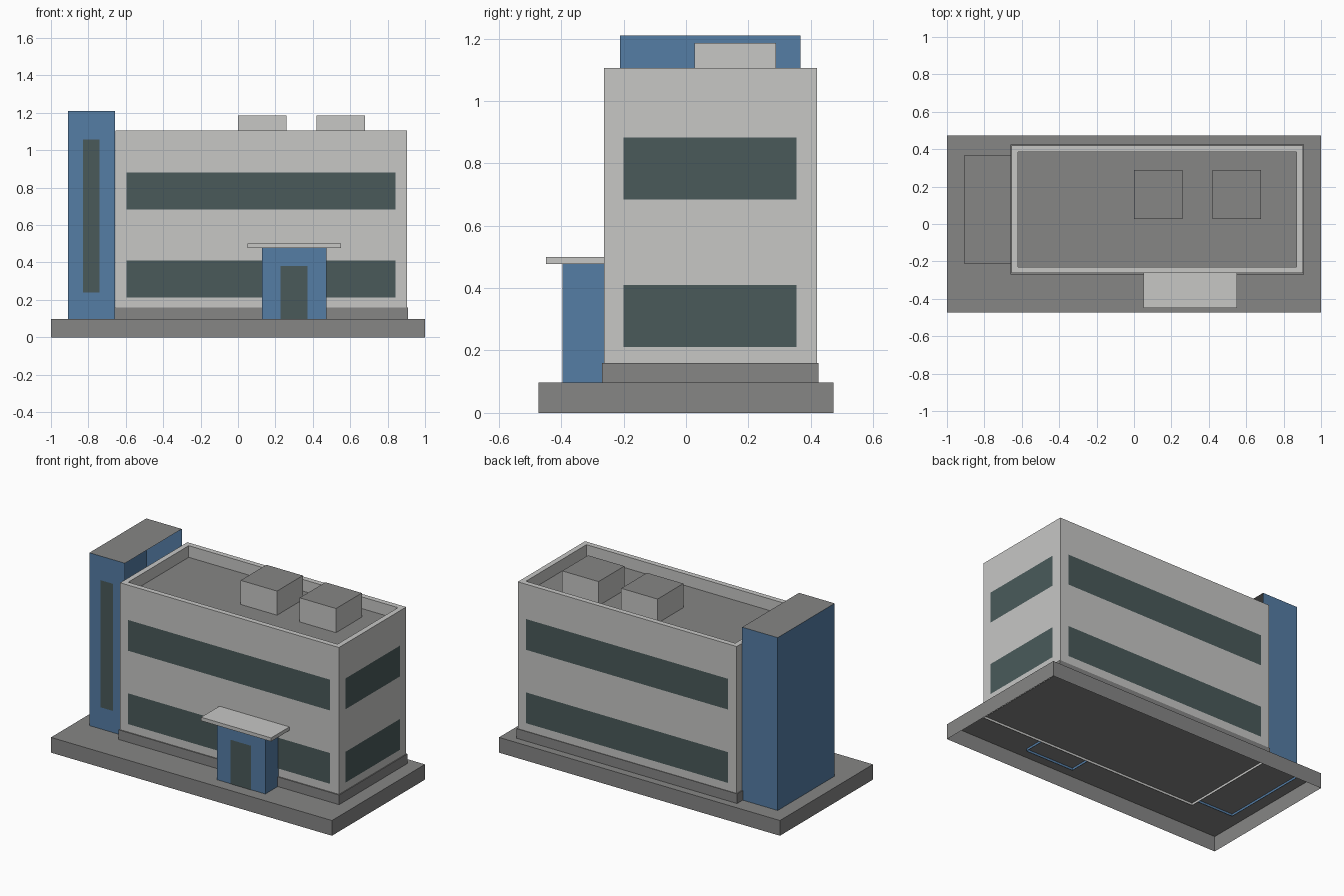
import bpy, bmesh

if "Cube" in bpy.data.objects:
    bpy.data.objects.remove(bpy.data.objects["Cube"])


def material(name, rgb):
    m = bpy.data.materials.new(name)
    m.diffuse_color = (*rgb, 1.0)
    m.use_nodes = True
    m.node_tree.nodes["Principled BSDF"].inputs["Base Color"].default_value = m.diffuse_color
    return m


WALL = material("light_wall", (0.57, 0.57, 0.56))
GREY = material("concrete_grey", (0.238, 0.238, 0.235))
BLUE = material("panel_blue", (0.09, 0.205, 0.376))
GLASS = material("dark_glass", (0.068, 0.102, 0.102))


def finish(name, bm, mats):
    mesh = bpy.data.meshes.new(name)
    bm.to_mesh(mesh)
    bm.free()
    for m in mats:
        mesh.materials.append(m)
    ob = bpy.data.objects.new(name, mesh)
    bpy.context.collection.objects.link(ob)
    return ob


def box(bm, lo, hi):
    verts = bmesh.ops.create_cube(bm, size=1)["verts"]
    for v in verts:
        v.co = [l if c < 0 else h for c, l, h in zip(v.co, lo, hi)]
    bm.normal_update()


def shell(name, lo, hi, side, top=None, open_sides=("-z",)):
    """Box with some sides left open and an optional top colour."""
    bm = bmesh.new()
    box(bm, lo, hi)
    for s in open_sides:
        axis, sign = "xyz".index(s[1]), -1 if s[0] == "-" else 1
        bmesh.ops.delete(bm, geom=[f for f in bm.faces if f.normal[axis] * sign > 0.5],
                         context="FACES_ONLY")
    for f in bm.faces:
        f.material_index = 1 if top and f.normal.z > 0.5 else 0
    return finish(name, bm, [side, top or side])


def plate(name, axis, pos, sign, a, z, mat=GLASS):
    """Thin upright glass pane just proud of a wall facing along axis."""
    p = pos + sign * 0.002
    corners = [(a[0], z[0]), (a[1], z[0]), (a[1], z[1]), (a[0], z[1])]
    if (axis == "y") == (sign > 0):
        corners.reverse()
    bm = bmesh.new()
    bm.faces.new([bm.verts.new((p, u, w) if axis == "x" else (u, p, w)) for u, w in corners])
    return finish(name, bm, [mat])


GROUND, SUNK = 0.098, 0.083
X0, X1, Y0, Y1, TOP, ROOF = -0.655, 0.903, -0.263, 0.42, 1.105, 1.03

# Ground slab, hollow underneath
shell("ground_slab", (-1, -0.473, 0), (1, 0.473, GROUND), GREY)

# Main block: inset the top face for the parapet, then sink the roof
bm = bmesh.new()
box(bm, (X0, Y0, SUNK), (X1, Y1, TOP))
bmesh.ops.delete(bm, geom=[f for f in bm.faces if f.normal.z < -0.5], context="FACES_ONLY")
roof = next(f for f in bm.faces if f.normal.z > 0.5)
bmesh.ops.inset_region(bm, faces=[roof], thickness=0.034, use_even_offset=True)
ext = bmesh.ops.extrude_discrete_faces(bm, faces=[roof])
floor = ext["faces"][0]
for v in floor.verts:
    v.co.z = ROOF
floor.material_index = 1
finish("main_block", bm, [WALL, GREY])

# Plinth around the foot of the walls
shell("plinth", (X0 - 0.006, Y0 - 0.007, GROUND), (X1 + 0.006, Y1 + 0.004, 0.16), GREY)

# Window bands on two storeys
for storey, z in (("lower", (0.212, 0.41)), ("upper", (0.684, 0.882))):
    plate(f"{storey}_front_window", "y", Y0, -1, (-0.596, 0.842), z)
    plate(f"{storey}_back_window", "y", Y1, 1, (-0.596, 0.842), z)
    plate(f"{storey}_side_window", "x", X1, 1, (-0.2, 0.354), z)

# Stair tower, open towards the main block
shell("stair_tower", (-0.91, -0.211, SUNK), (-0.657, 0.367, 1.21), BLUE, GREY, ("-z", "+x"))
plate("tower_window", "y", -0.211, -1, (-0.83, -0.74), (0.238, 1.056))

# Entrance porch with door and canopy
shell("entrance_porch", (0.128, -0.396, SUNK), (0.472, Y0, 0.477), BLUE, None, ("-z", "+y", "+z"))
plate("entrance_door", "y", -0.396, -1, (0.227, 0.372), (GROUND, 0.382))
shell("entrance_canopy", (0.052, -0.449, 0.477), (0.55, Y0, 0.5), WALL, None, ("+y",))

# Rooftop units
for i, x in enumerate((0.0, 0.42)):
    shell(f"roof_unit_{i + 1}", (x, 0.027, ROOF), (x + 0.259, 0.289, 1.185), WALL, GREY)
